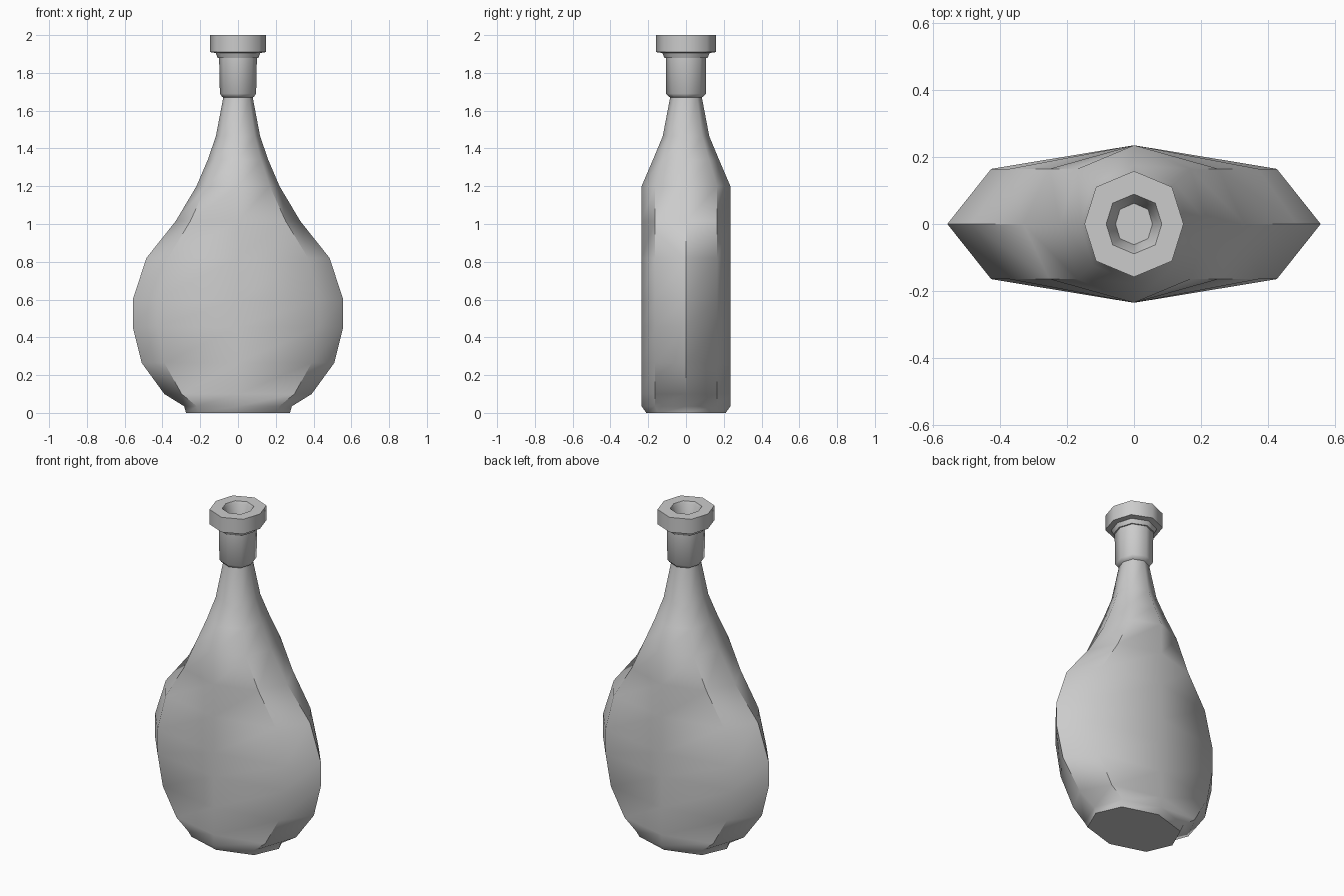
import bpy, bmesh, math

if "Cube" in bpy.data.objects:
    bpy.data.objects.remove(bpy.data.objects["Cube"])

# octagon direction factors: slightly boxy sides
DIRS = [(1, 0), (.765, .70), (0, 1), (-.765, .70),
        (-1, 0), (-.765, -.70), (0, -1), (.765, -.70)]


def loft(name, rings, angle):
    """Skin eight-sided rings given as (z, half width x, half depth y), capped at both ends."""
    bm = bmesh.new()
    loops = [[bm.verts.new((dx * rx, dy * ry, z)) for dx, dy in DIRS]
             for z, rx, ry in rings]
    for a, b in zip(loops, loops[1:]):
        for i in range(8):
            j = (i + 1) % 8
            bm.faces.new((a[i], a[j], b[j], b[i]))
    bm.faces.new(loops[0][::-1])
    bm.faces.new(loops[-1])
    bmesh.ops.recalc_face_normals(bm, faces=bm.faces)
    mesh = bpy.data.meshes.new(name)
    bm.to_mesh(mesh)
    bm.free()
    ob = bpy.data.objects.new(name, mesh)
    bpy.context.collection.objects.link(ob)
    bpy.ops.object.select_all(action='DESELECT')
    ob.select_set(True)
    bpy.context.view_layer.objects.active = ob
    bpy.ops.object.shade_smooth_by_angle(angle=math.radians(angle))
    return ob


# flattened flask, neck, collar, lip and mouth recess in one continuous skin
loft("bottle", [
    # base and flattened belly
    (0, .275, .21), (.035, .285, .235), (.10, .39, .235), (.265, .51, .235),
    (.455, .557, .235), (.60, .557, .235), (.82, .485, .235),
    (1.015, .33, .235), (1.20, .22, .235),
    # shoulder and neck
    (1.34, .16, .175), (1.465, .117, .123), (1.67, .078, .084),
    # collar
    (1.675, .086, .092), (1.69, .096, .105), (1.88, .10, .107),
    (1.88, .108, .115), (1.905, .118, .125),
    # lip
    (1.91, .148, .158), (2.0, .148, .158),
    # mouth recess
    (2.0, .083, .089), (1.985, .077, .082), (1.89, .055, .062),
], 50)
